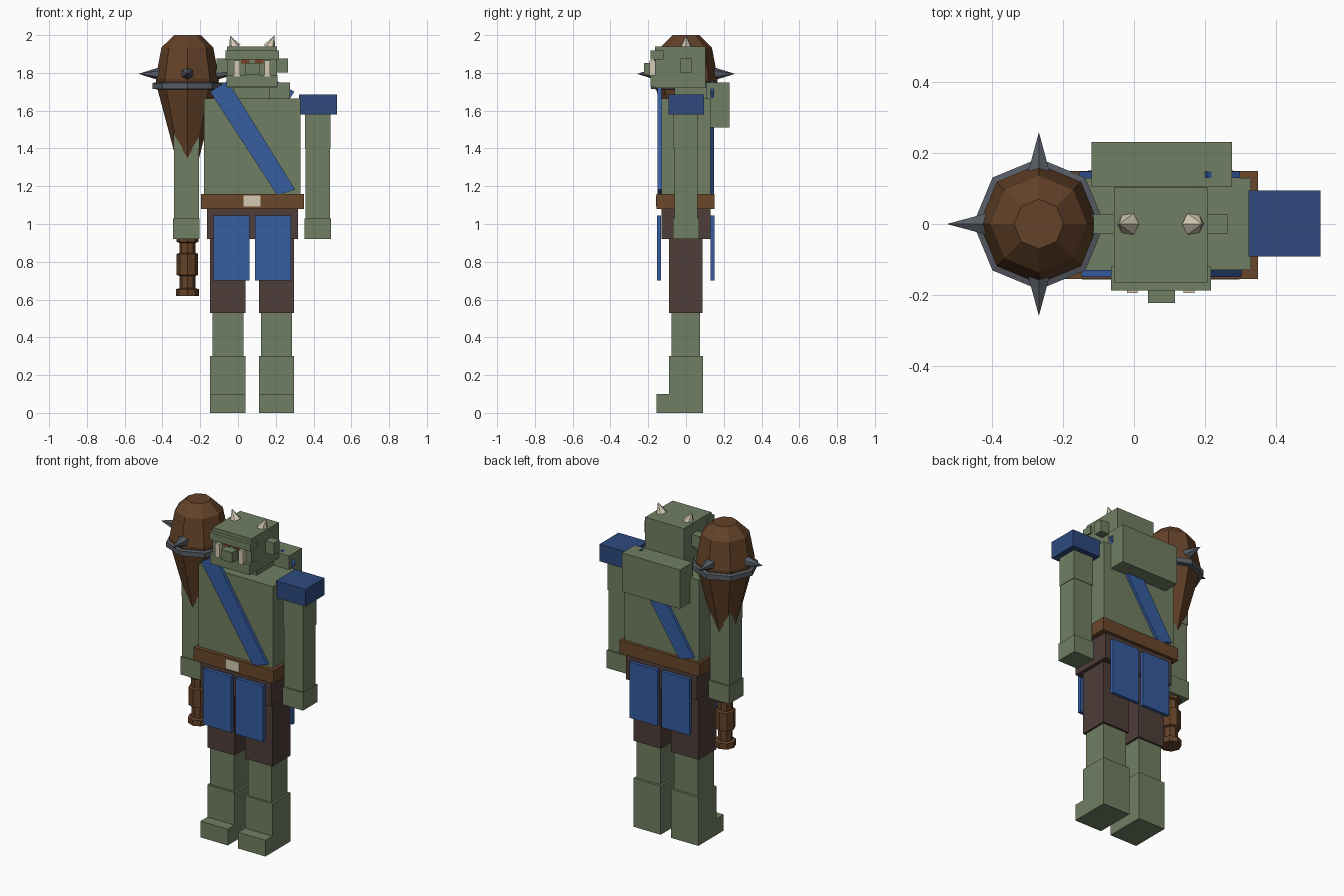
import bpy, bmesh, math
from mathutils import Vector

if "Cube" in bpy.data.objects:
    bpy.data.objects.remove(bpy.data.objects["Cube"])

CX = 0.075      # body centre line
CLUB_X = -0.268  # club axis


def mat(name, r, g, b):
    def lin(c):
        c /= 255
        return c / 12.92 if c <= 0.04045 else ((c + 0.055) / 1.055) ** 2.4
    m = bpy.data.materials.new(name)
    m.diffuse_color = (lin(r), lin(g), lin(b), 1)
    m.use_nodes = True
    m.node_tree.nodes["Principled BSDF"].inputs["Base Color"].default_value = m.diffuse_color
    return m


SKIN = mat("green skin", 112, 127, 98)
BROWN = mat("leather brown", 106, 71, 42)
WOOD = mat("club wood", 100, 66, 40)
TROUSER = mat("dark trousers", 78, 61, 56)
BLUE = mat("cloth blue", 54, 93, 160)
NAVY = mat("pad blue", 46, 74, 126)
METAL = mat("dark metal", 86, 91, 99)
IVORY = mat("ivory", 212, 203, 180)
EYE = mat("eye brown", 120, 62, 35)


def finish(name, bm, material):
    bmesh.ops.recalc_face_normals(bm, faces=bm.faces)
    me = bpy.data.meshes.new(name)
    bm.to_mesh(me)
    bm.free()
    me.materials.append(material)
    ob = bpy.data.objects.new(name, me)
    bpy.context.collection.objects.link(ob)
    return ob


def box(name, x, y, z, material):
    bm = bmesh.new()
    bmesh.ops.create_cube(bm, size=1)
    for v in bm.verts:
        v.co = [(r[0] + r[1]) / 2 + c * (r[1] - r[0]) for c, r in zip(v.co, (x, y, z))]
    return finish(name, bm, material)


def pair(name, x, y, z, material):
    """Box on the +x side and its mirror about the body centre line."""
    box(name + "_left", x, y, z, material)
    box(name + "_right", (2 * CX - x[1], 2 * CX - x[0]), y, z, material)


def lathe(name, profile, material, sides=8, x=CLUB_X):
    """Stack of (radius, height) rings around a vertical axis."""
    bm = bmesh.new()
    rings = [[bm.verts.new((x + r * math.cos(math.tau * i / sides),
                            r * math.sin(math.tau * i / sides), z))
              for i in range(sides)] for r, z in profile]
    for a, b in zip(rings, rings[1:]):
        for i in range(sides):
            j = (i + 1) % sides
            bm.faces.new((a[i], a[j], b[j], b[i]))
    bm.faces.new(rings[0])
    bm.faces.new(rings[-1])
    return finish(name, bm, material)


def cone(name, base, tip, radius, sides, material):
    base, tip = Vector(base), Vector(tip)
    d = tip - base
    bm = bmesh.new()
    bmesh.ops.create_cone(bm, cap_ends=True, segments=sides, radius1=radius,
                          radius2=0, depth=d.length)
    ob = finish(name, bm, material)
    ob.location = (base + tip) / 2
    ob.rotation_mode = 'QUATERNION'
    ob.rotation_quaternion = d.to_track_quat('Z', 'Y')
    return ob


def slab(name, outline, y0, y1, material):
    """Outline in x and z, thick along y."""
    bm = bmesh.new()
    face = bm.faces.new([bm.verts.new((x, y0, z)) for x, z in outline])
    ext = bmesh.ops.extrude_face_region(bm, geom=[face])
    for v in ext["geom"]:
        if isinstance(v, bmesh.types.BMVert):
            v.co.y = y1
    return finish(name, bm, material)


# legs
pair("foot", (0.11, 0.297), (-0.157, 0.09), (0, 0.1), SKIN)
pair("ankle", (0.11, 0.297), (-0.09, 0.09), (0.1, 0.3), SKIN)
pair("shin", (0.122, 0.285), (-0.078, 0.075), (0.3, 0.53), SKIN)
pair("trouser_leg", (0.11, 0.297), (-0.09, 0.087), (0.53, 0.93), TROUSER)
box("hips", (-0.165, 0.318), (-0.13, 0.13), (0.92, 1.08), TROUSER)

# belt and hanging cloths
box("belt", (-0.197, 0.35), (-0.155, 0.15), (1.08, 1.16), BROWN)
box("buckle", (0.03, 0.12), (-0.16, -0.15), (1.092, 1.15), IVORY)
pair("front_cloth", (0.09, 0.28), (-0.154, -0.132), (0.7, 1.045), BLUE)
pair("back_cloth", (0.09, 0.28), (0.13, 0.151), (0.7, 1.045), BLUE)

# torso and back hump
box("torso", (-0.18, 0.33), (-0.13, 0.13), (1.16, 1.665), SKIN)
box("hump", (-0.12, 0.276), (0.105, 0.231), (1.51, 1.75), SKIN)
box("neck", (-0.02, 0.17), (-0.06, 0.105), (1.66, 1.73), SKIN)

# diagonal sash, crossing over the other shoulder behind
sash = [(-0.148, 1.70), (-0.055, 1.758), (0.303, 1.182), (0.208, 1.152)]
slab("front_sash", sash, -0.15, -0.13, BLUE)
slab("back_sash", [(2 * CX - x, z) for x, z in sash], 0.13, 0.148, BLUE)

# arms, hands and shoulder pad
pair("hand", (0.353, 0.493), (-0.07, 0.07), (0.92, 1.03), SKIN)
pair("forearm", (0.357, 0.488), (-0.062, 0.06), (1.03, 1.4), SKIN)
box("upper_arm_left", (0.354, 0.491), (-0.065, 0.063), (1.4, 1.59), SKIN)
box("upper_arm_right", (-0.341, -0.204), (-0.065, 0.063), (1.4, 1.5), SKIN)
box("shoulder_pad", (0.323, 0.525), (-0.092, 0.095), (1.58, 1.685), NAVY)

# head
box("head", (-0.057, 0.207), (-0.165, 0.103), (1.72, 1.94), SKIN)
box("brow", (-0.065, 0.217), (-0.187, -0.12), (1.872, 1.918), SKIN)
box("jaw", (-0.06, 0.21), (-0.187, -0.12), (1.725, 1.79), SKIN)
box("nose", (0.039, 0.115), (-0.223, -0.16), (1.79, 1.852), SKIN)
pair("ear", (0.2, 0.264), (-0.028, 0.028), (1.802, 1.876), SKIN)
pair("eye", (0.09, 0.135), (-0.17, -0.163), (1.85, 1.872), EYE)
pair("tusk", (0.14, 0.17), (-0.194, -0.16), (1.78, 1.865), IVORY)
for side, s in (("left", 1), ("right", -1)):
    cone("horn_" + side, (CX + s * 0.092, 0, 1.935), (CX + s * 0.117, 0, 1.997),
         0.034, 6, IVORY)

# club: head, band, spikes and grip
lathe("club_head", [(0.05, 1.3), (0.072, 1.39), (0.16, 1.72), (0.168, 1.77),
                    (0.137, 1.935), (0.07, 2.0)], WOOD)
lathe("club_band", [(0.155, 1.712), (0.185, 1.716), (0.185, 1.746), (0.16, 1.752)], METAL)
for i in range(4):
    d = Vector((math.cos(i * math.pi / 2), math.sin(i * math.pi / 2), 0))
    c = Vector((CLUB_X, 0, 1.795))
    cone(f"club_spike_{i + 1}", c + d * 0.14, c + d * 0.259, 0.037, 6, METAL)
lathe("club_grip", [(0.061, 0.62), (0.061, 0.655), (0.042, 0.66), (0.042, 0.725),
                    (0.057, 0.73), (0.057, 0.842), (0.043, 0.847), (0.043, 0.9),
                    (0.058, 0.905), (0.058, 0.93)], WOOD)
